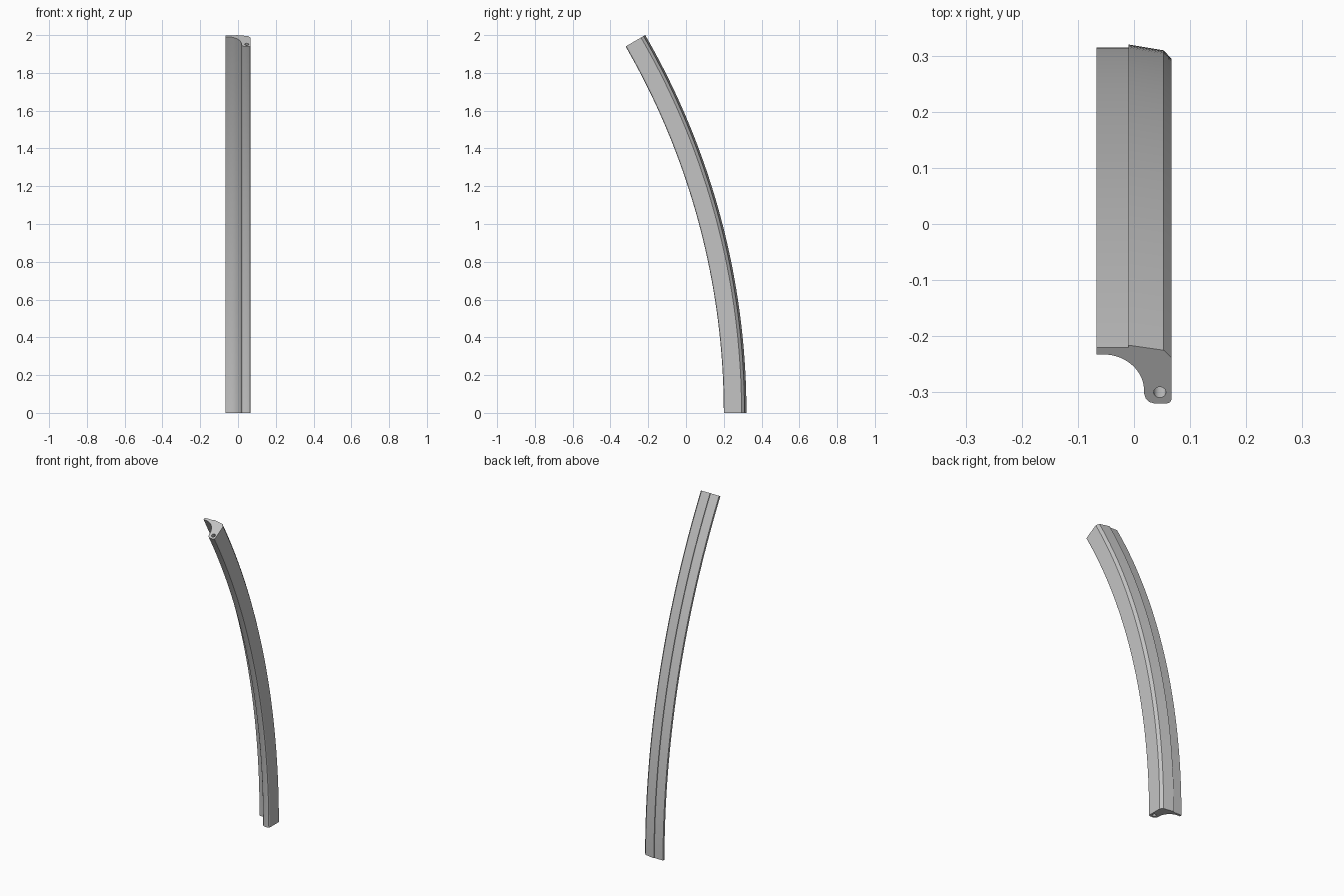
import bpy, bmesh, math

if "Cube" in bpy.data.objects:
    bpy.data.objects.remove(bpy.data.objects["Cube"])

YC, SWEEP, SEGS = -3.68, math.radians(30), 48   # arc centre, sweep angle, steps

# Cross-section at the base: stepped outer face, chamfer, rounded inner bead
profile = [(-0.067, 0.315), (-0.01, 0.315), (-0.01, 0.32), (0.053, 0.3095),
           (0.067, 0.294), (0.067, 0.208), (0.064, 0.202), (0.058, 0.20),
           (0.036, 0.20), (0.027, 0.203), (0.0205, 0.211), (0.018, 0.221)]
# Concave cove leading to the thin left lip
profile += [(-0.055 + 0.073 * math.cos(a), 0.226 + 0.075 * math.sin(a))
            for a in (math.radians(90 * i / 14) for i in range(15))]
profile.append((-0.067, 0.301))
# Bore running through the bead
bore = [(0.046 + 0.011 * math.cos(a), 0.223 + 0.011 * math.sin(a))
        for a in (2 * math.pi * i / 16 for i in range(16))]

bm = bmesh.new()


def sweep(loop):
    """Sweep a closed loop along the arc; return first and last rings."""
    rings = []
    for s in range(SEGS + 1):
        t = SWEEP * s / SEGS
        rings.append([bm.verts.new((x, YC + (y - YC) * math.cos(t), (y - YC) * math.sin(t)))
                      for x, y in loop])
    n = len(loop)
    for a, b in zip(rings, rings[1:]):
        for i in range(n):
            j = (i + 1) % n
            bm.faces.new((a[i], a[j], b[j], b[i]))
    return rings[0], rings[-1]


outer, inner = sweep(profile), sweep(bore)

# End caps with the bore left open
for k in (0, 1):
    edges = []
    for ring in (outer[k], inner[k]):
        edges += [bm.edges.get((ring[i], ring[i - 1])) for i in range(len(ring))]
    bmesh.ops.triangle_fill(bm, edges=edges, use_beauty=True)
bmesh.ops.recalc_face_normals(bm, faces=bm.faces[:])

mesh = bpy.data.meshes.new("curved_trim")
bm.to_mesh(mesh)
bm.free()
trim = bpy.data.objects.new("curved_trim", mesh)
bpy.context.collection.objects.link(trim)

grey = bpy.data.materials.new("plain grey")
grey.diffuse_color = (0.55, 0.55, 0.55, 1)
grey.use_nodes = True
grey.node_tree.nodes["Principled BSDF"].inputs["Base Color"].default_value = grey.diffuse_color
mesh.materials.append(grey)

bpy.context.view_layer.objects.active = trim
trim.select_set(True)
bpy.ops.object.shade_smooth_by_angle(angle=math.radians(25))
